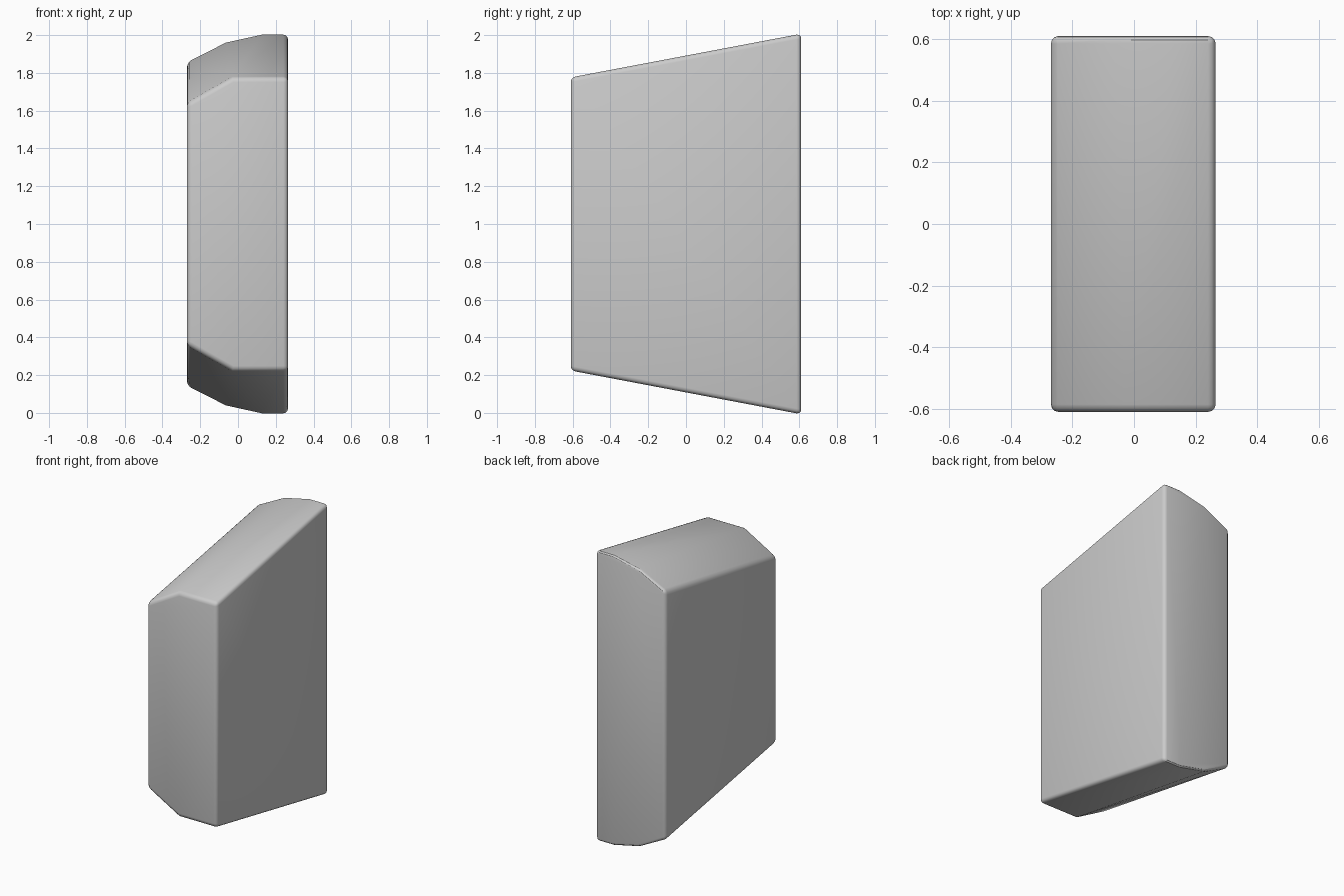
import bpy, bmesh, math

if "Cube" in bpy.data.objects:
    bpy.data.objects.remove(bpy.data.objects["Cube"])

# Upper outlines (x, z) of the front and back ends; the lower half mirrors about z = 1
front = [(-0.27, 1.64), (-0.03, 1.776), (0.265, 1.776)]
back = [(-0.27, 1.86), (-0.065, 1.964), (0.13, 2.007), (0.265, 2.007)]

bm = bmesh.new()
for y, outline in ((-0.61, front), (0.61, back)):
    for x, z in outline:
        bm.verts.new((x, y, z))
        bm.verts.new((x, y, 2 - z))
bmesh.ops.convex_hull(bm, input=bm.verts)
bmesh.ops.dissolve_limit(bm, angle_limit=math.radians(1), verts=bm.verts, edges=bm.edges)

# Soften only the sharp block edges, leaving the crown facets intact
sharp = [e for e in bm.edges if e.calc_face_angle(0) > math.radians(38)]
bmesh.ops.bevel(bm, geom=sharp, offset=0.025, offset_type='OFFSET',
                segments=3, profile=0.5, affect='EDGES', clamp_overlap=True)
bmesh.ops.recalc_face_normals(bm, faces=bm.faces)

# Wedge block
mesh = bpy.data.meshes.new("wedge_block")
bm.to_mesh(mesh)
bm.free()
block = bpy.data.objects.new("wedge_block", mesh)
bpy.context.collection.objects.link(block)
bpy.context.view_layer.objects.active = block
block.select_set(True)
bpy.ops.object.shade_smooth_by_angle(angle=math.radians(32))
